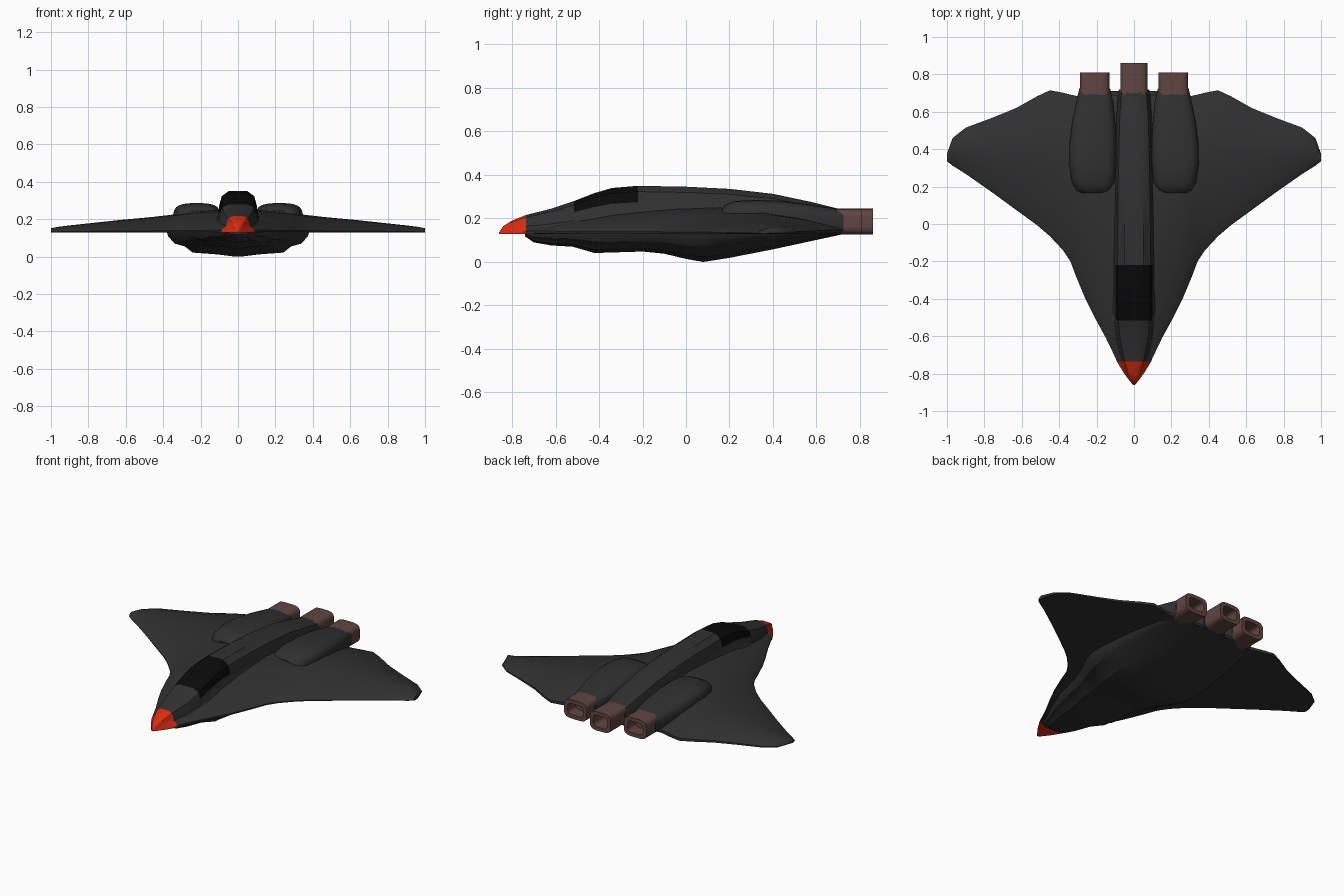
import bpy, bmesh, math

if "Cube" in bpy.data.objects:
    bpy.data.objects.remove(bpy.data.objects["Cube"])


def material(name, rgb):
    m = bpy.data.materials.new(name)
    m.diffuse_color = (*rgb, 1)
    m.use_nodes = True
    m.node_tree.nodes["Principled BSDF"].inputs["Base Color"].default_value = m.diffuse_color
    return m


DARK = material("dark_hull", (0.03, 0.03, 0.03))
BLACK = material("black_glass", (0.003, 0.003, 0.003))
RED = material("red_nose", (0.7, 0.025, 0.006))
BROWN = material("burnt_metal", (0.115, 0.06, 0.053))


def loft(name, rings, mats, caps=(True, True), pick=None, mirror=False, angle=35, closed=False):
    """Skin a list of equal-length rings; pick(row, column) chooses the material slot."""
    bm = bmesh.new()
    rows = [[bm.verts.new(p) for p in r] for r in rings]
    n = len(rows[0])
    for i in range(len(rows) if closed else len(rows) - 1):
        a, b = rows[i], rows[(i + 1) % len(rows)]
        for j in range(n):
            k = (j + 1) % n
            f = bm.faces.new((a[j], a[k], b[k], b[j]))
            if pick:
                f.material_index = pick(i, j)
    if caps[0]:
        bm.faces.new(rows[0])
    if caps[1]:
        bm.faces.new(rows[-1])
    bmesh.ops.recalc_face_normals(bm, faces=bm.faces)
    me = bpy.data.meshes.new(name)
    bm.to_mesh(me)
    bm.free()
    ob = bpy.data.objects.new(name, me)
    bpy.context.collection.objects.link(ob)
    for m in mats:
        me.materials.append(m)
    if mirror:
        mod = ob.modifiers.new("mirror", 'MIRROR')
        mod.use_clip = True
    bpy.ops.object.select_all(action='DESELECT')
    ob.select_set(True)
    bpy.context.view_layer.objects.active = ob
    bpy.ops.object.shade_smooth_by_angle(angle=math.radians(angle))
    return ob


def symmetric(half, y):
    """Half section (x, z) from side to centre line -> full ring at y."""
    return [(x, y, z) for x, z in half] + [(-x, y, z) for x, z in reversed(half)]


# Upper fuselage stations: y, base half width, upper half width, top z
body = [(-0.86, 0.006, 0.004, 0.135), (-0.84, 0.022, 0.017, 0.165), (-0.80, 0.052, 0.036, 0.19),
        (-0.735, 0.092, 0.058, 0.216), (-0.62, 0.13, 0.085, 0.245), (-0.515, 0.15, 0.097, 0.28),
        (-0.42, 0.16, 0.1, 0.317), (-0.34, 0.16, 0.1, 0.34), (-0.22, 0.16, 0.1, 0.35),
        (0.0, 0.15, 0.1, 0.346), (0.2, 0.13, 0.097, 0.336), (0.4, 0.11, 0.093, 0.313),
        (0.58, 0.1, 0.087, 0.275), (0.72, 0.08, 0.075, 0.24)]


def body_ring(y, b, c, zt):
    base, h = 0.128, zt - 0.128
    half = [(b, base), (b, base + 0.12 * h), (c * 1.08, base + 0.4 * h),
            (c, base + 0.66 * h), (c * 0.87, base + 0.88 * h), (c * 0.5, zt), (c * 0.15, zt)]
    return symmetric(half, y)


body_rings = [body_ring(*s) for s in body]
loft("nose_cone", body_rings[:4], [RED], caps=(True, False))
# Canopy glass is the upper band of the fuselage
loft("fuselage", body_rings[3:], [DARK, BLACK], caps=(False, True),
     pick=lambda i, j: int(2 <= i <= 4 and 3 <= j <= 9))

# Blended delta wing stations: x, leading y, trailing y, top z
wing = [(0, -0.74, 0.69, 0.25), (0.09, -0.735, 0.69, 0.25), (0.15, -0.61, 0.69, 0.247),
        (0.21, -0.5, 0.69, 0.242), (0.26, -0.4, 0.685, 0.237), (0.31, -0.28, 0.685, 0.23),
        (0.34, -0.2, 0.692, 0.226), (0.38, -0.14, 0.702, 0.221), (0.45, -0.065, 0.715, 0.213),
        (0.52, -0.005, 0.682, 0.206), (0.63, 0.075, 0.62, 0.196), (0.76, 0.17, 0.567, 0.182),
        (0.9, 0.268, 0.515, 0.167), (0.97, 0.312, 0.46, 0.158), (1.0, 0.335, 0.375, 0.152)]
chord = [(0, 0.08), (0.03, 0.2), (0.12, 0.42), (0.27, 0.72), (0.45, 0.93),
         (0.62, 1.0), (0.8, 0.75), (0.94, 0.4), (1, 0.2)]


def wing_ring(x, y0, y1, zt):
    low = 0.132
    top = [(x, y0 + t * (y1 - y0), low + h * (zt - low)) for t, h in chord]
    return top + [(x, y1, low), (x, y0 + 0.5 * (y1 - y0), low - 0.003), (x, y0, low)]


loft("wing", [wing_ring(*s) for s in wing], [DARK], caps=(False, True), mirror=True, angle=40)

# Belly stations: y, half width, bottom z
belly = [(-0.74, 0.07, 0.118), (-0.7, 0.09, 0.09), (-0.62, 0.125, 0.076), (-0.52, 0.17, 0.07),
         (-0.42, 0.21, 0.041), (-0.2, 0.27, 0.048), (-0.1, 0.31, 0.038), (0.0, 0.36, 0.014),
         (0.08, 0.385, 0.0), (0.2, 0.385, 0.019), (0.4, 0.365, 0.058), (0.58, 0.33, 0.097),
         (0.71, 0.28, 0.125)]


def belly_ring(y, w, zb):
    h = 0.145 - zb
    half = [(w, 0.145), (0.97 * w, zb + 0.75 * h), (0.88 * w, zb + 0.48 * h),
            (0.74 * w, zb + 0.38 * h), (0.63 * w, zb + 0.15 * h), (0.28 * w, zb + 0.08 * h),
            (0.04 * w, zb)]
    return symmetric(half, y)


loft("belly", [belly_ring(*s) for s in belly], [DARK], angle=30)


def rounded(y, xc, zc, w, h, p=4, n=24):
    """Superellipse ring with half width w and half height h."""
    pts = []
    for i in range(n):
        a = 2 * math.pi * (i + 0.5) / n
        c, s = math.cos(a), math.sin(a)
        pts.append((xc + w * math.copysign(abs(c) ** (2 / p), c), y,
                    zc + h * math.copysign(abs(s) ** (2 / p), s)))
    return pts


# Engine nacelles: y, centre x, half width, top z
nacelle = [(0.165, 0.215, 0.07, 0.245), (0.18, 0.215, 0.095, 0.262), (0.22, 0.217, 0.115, 0.28),
           (0.32, 0.22, 0.127, 0.286), (0.42, 0.22, 0.126, 0.282), (0.55, 0.215, 0.115, 0.268),
           (0.65, 0.21, 0.1, 0.252), (0.725, 0.21, 0.083, 0.24)]
loft("engine_nacelles", [rounded(y, x, (zt + 0.125) / 2, w, (zt - 0.125) / 2, 3.2)
                         for y, x, w, zt in nacelle], [DARK], mirror=True)


# Hollow exhaust nozzles
def nozzle(name, x, y_end, w, mirror=False):
    z, h = 0.185, 0.06
    rings = [rounded(0.66, x, z, w, h), rounded(y_end, x, z, w, h),
             rounded(y_end, x, z, w * 0.68, h * 0.6), rounded(0.73, x, z, w * 0.68, h * 0.6)]
    loft(name, rings, [BROWN], mirror=mirror)


nozzle("centre_nozzle", 0, 0.86, 0.073)
nozzle("side_nozzles", 0.21, 0.81, 0.08, mirror=True)
